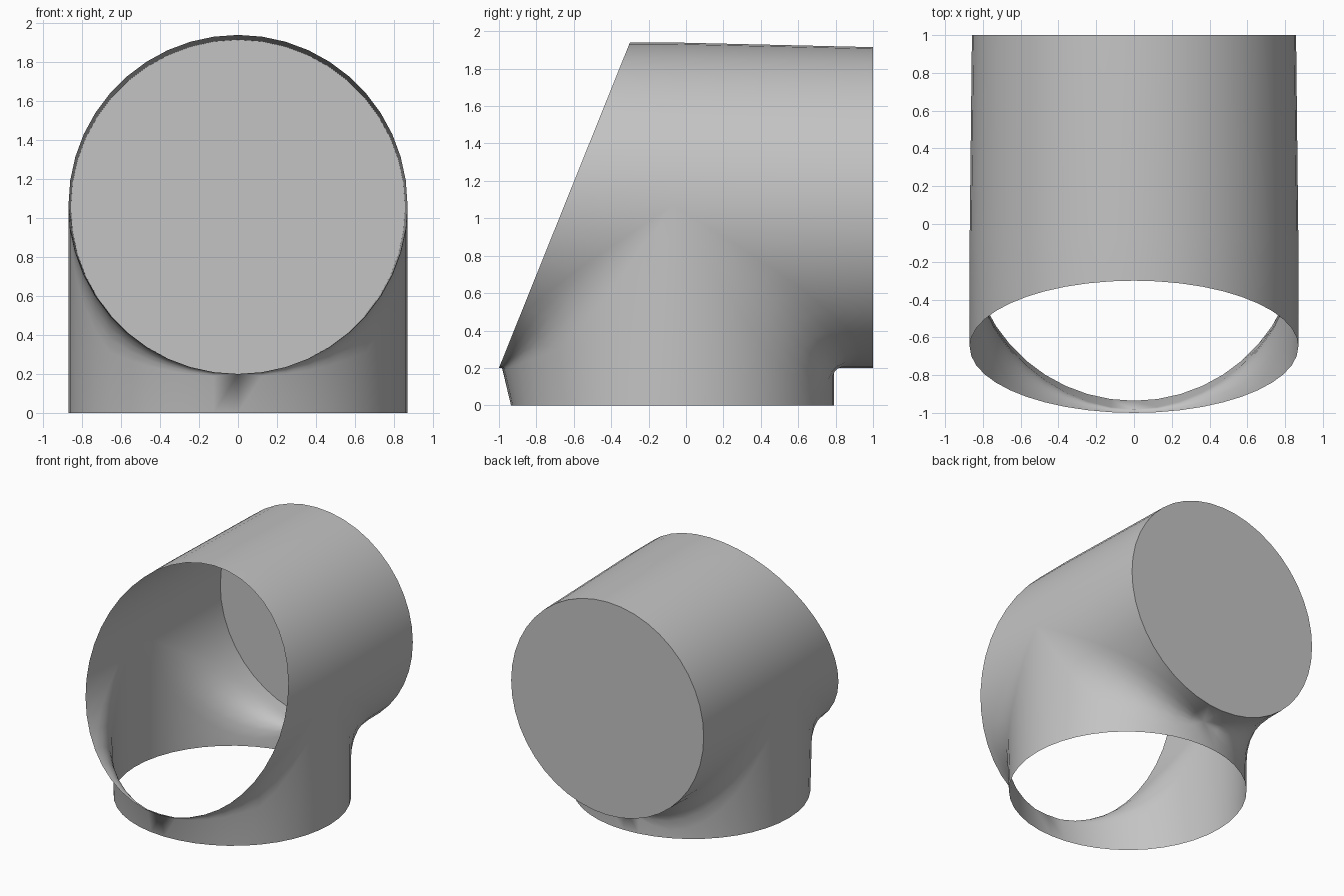
import bpy, bmesh, math
from mathutils import Vector

cube = bpy.data.objects.get("Cube")
if cube:
    bpy.data.objects.remove(cube)

R = 0.87          # radius of both pipes
ZC = 1.07         # axis height of the horizontal pipe
YC = -0.07        # axis position of the vertical pipe
BACK_R, BACK_Z = 0.858, 1.057
HALF = 22         # segments per half circle


def material(name, rgb):
    mat = bpy.data.materials.new(name)
    mat.use_nodes = True
    mat.diffuse_color = (*rgb, 1)
    mat.node_tree.nodes["Principled BSDF"].inputs["Base Color"].default_value = (*rgb, 1)
    return mat


def make_object(name, bm, mat):
    bmesh.ops.remove_doubles(bm, verts=bm.verts, dist=0.0005)
    bmesh.ops.recalc_face_normals(bm, faces=bm.faces)
    mesh = bpy.data.meshes.new(name)
    bm.to_mesh(mesh)
    bm.free()
    mesh.materials.append(mat)
    obj = bpy.data.objects.new(name, mesh)
    bpy.context.collection.objects.link(obj)
    bpy.ops.object.select_all(action='DESELECT')
    obj.select_set(True)
    bpy.context.view_layer.objects.active = obj
    bpy.ops.object.shade_smooth_by_angle(angle=math.radians(40))
    return obj


def loft(bm, rows):
    """Bridge neighbouring point rows with quads."""
    grid = [[bm.verts.new(p) for p in row] for row in rows]
    for a, b in zip(grid, grid[1:]):
        for i in range(len(a) - 1):
            bm.faces.new((a[i], a[i + 1], b[i + 1], b[i]))


def slant(z):
    """Position of the slanted front rim at a given height."""
    return -0.3 - 0.7 * (ZC + R - z) / (2 * R)


def back_point(a):
    return Vector((BACK_R * math.cos(a), 1, BACK_Z + BACK_R * math.sin(a)))


def elbow(start, corner, end, size):
    """Path from start to end with a rounded corner."""
    p = corner + (start - corner).normalized() * size
    q = corner + (end - corner).normalized() * size
    curve = [p.lerp(corner, t / 5).lerp(corner.lerp(q, t / 5), t / 5) for t in range(6)]
    return [start, *curve, end]


# Upper half of the horizontal pipe, then both lower halves turning into the vertical pipe
upper, front, back = [], [], []
for i in range(HALF + 1):
    a = math.pi * i / HALF
    x, w = R * math.cos(a), R * math.sin(a)
    z = ZC + w
    upper.append([Vector((x, slant(z), z)), Vector((x, YC, z)), back_point(a)])

    z = ZC - w
    soft = abs(math.sin(2 * a))
    rim = Vector((x, slant(z), z))
    corner = Vector((x, YC - 1.05 * w, z))
    size = min(0.2 * soft, 0.9 * (corner - rim).length)
    front.append(elbow(rim, corner, Vector((x, YC - 0.995 * w, 0)), size))

    corner = Vector((x, YC + 0.99 * w, z))
    end = Vector((x, YC + 0.99 * w, 0))
    back.append(elbow(back_point(-a), corner, end, 0.28 * soft))

grey = material("plain grey", (0.55, 0.55, 0.55))
bm = bmesh.new()
for rows in (upper, front, back):
    loft(bm, rows)
make_object("pipe_tee_shell", bm, grey)

# Flat plate closing the back
bm = bmesh.new()
bm.faces.new([bm.verts.new(back_point(math.pi * i / HALF)) for i in range(2 * HALF)])
make_object("back_plate", bm, grey)
